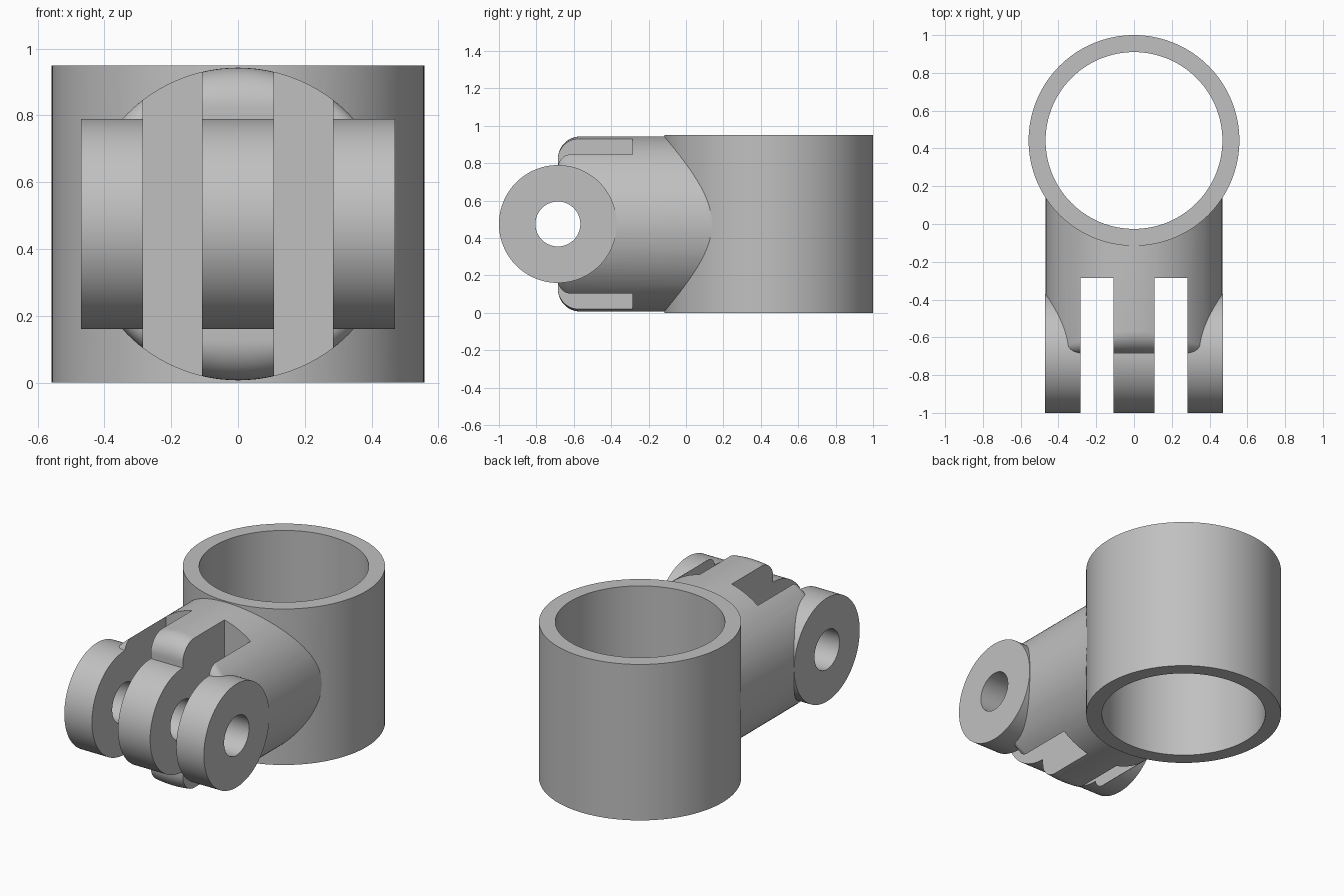
import bpy
import bmesh
from math import sin, cos, pi, radians
from mathutils import Matrix

if "Cube" in bpy.data.objects:
    bpy.data.objects.remove(bpy.data.objects["Cube"])

MID_Z = 0.475        # height of the barrel and hinge axes
RING_Y = 0.442       # centre of the collar
HINGE_Y = -0.685     # hinge axis, also the barrel's front end
BARREL_R = 0.468
SEGMENTS = 128

grey = bpy.data.materials.new("plain grey")
grey.use_nodes = True
colour = (0.53, 0.53, 0.53, 1)
grey.diffuse_color = colour
grey.node_tree.nodes["Principled BSDF"].inputs["Base Color"].default_value = colour


def finish(name, bm):
    bmesh.ops.recalc_face_normals(bm, faces=bm.faces)
    mesh = bpy.data.meshes.new(name)
    bm.to_mesh(mesh)
    bm.free()
    mesh.materials.append(grey)
    obj = bpy.data.objects.new(name, mesh)
    bpy.context.collection.objects.link(obj)
    return obj


def cylinder(name, radius, length, centre, along_x=False):
    bm = bmesh.new()
    turn = Matrix.Rotation(pi / 2, 4, "Y") if along_x else Matrix()
    bmesh.ops.create_cone(bm, cap_ends=True, segments=SEGMENTS, radius1=radius,
                          radius2=radius, depth=length,
                          matrix=Matrix.Translation(centre) @ turn)
    return finish(name, bm)


def box(name, size, centre):
    bm = bmesh.new()
    bmesh.ops.create_cube(bm, size=1, matrix=Matrix.Translation(centre)
                          @ Matrix.Diagonal((*size, 1)))
    return finish(name, bm)


def rounded_barrel(name, back_y, steps=12):
    # The front edge is rounded more at the top and bottom than at the sides
    bm = bmesh.new()
    rings = []
    for k in range(-1, steps + 1):
        ring = []
        for i in range(SEGMENTS):
            a = 2 * pi * i / SEGMENTS
            fillet = 0.03 + 0.09 * sin(a) ** 4
            t = pi / 2 * max(k, 0) / steps
            r = BARREL_R - fillet * (1 - cos(t))
            y = back_y if k < 0 else HINGE_Y + fillet * (1 - sin(t))
            ring.append(bm.verts.new((r * cos(a), y, MID_Z + r * sin(a))))
        rings.append(ring)
    for lower, upper in zip(rings, rings[1:]):
        for i in range(SEGMENTS):
            j = (i + 1) % SEGMENTS
            bm.faces.new((lower[i], lower[j], upper[j], upper[i]))
    bm.faces.new(rings[0])
    bm.faces.new(rings[-1])
    return finish(name, bm)


def combine(target, other, operation):
    mod = target.modifiers.new(operation.lower(), "BOOLEAN")
    mod.object = other
    mod.operation = operation
    mod.solver = "EXACT"
    bpy.context.view_layer.objects.active = target
    bpy.ops.object.modifier_apply(modifier=mod.name)
    bpy.data.objects.remove(other)


# Collar, barrel and hinge knuckle joined into one solid
clamp = cylinder("hinged_collar", 0.558, 0.95, (0, RING_Y, MID_Z))
combine(clamp, rounded_barrel("barrel", 0.3), "UNION")
combine(clamp, cylinder("knuckle", 0.315, 0.94, (0, HINGE_Y, MID_Z), True), "UNION")

# Collar bore and pin hole
combine(clamp, cylinder("bore", 0.468, 2, (0, RING_Y, MID_Z)), "DIFFERENCE")
combine(clamp, cylinder("pin_hole", 0.12, 2, (0, HINGE_Y, MID_Z), True), "DIFFERENCE")

# Two slots leaving three hinge lugs
for side in (-1, 1):
    slot = box("slot", (0.176, 1, 2), (side * 0.196, -0.785, MID_Z))
    combine(clamp, slot, "DIFFERENCE")

# Smooth round walls with crisp edges
bpy.ops.object.select_all(action="DESELECT")
clamp.select_set(True)
bpy.context.view_layer.objects.active = clamp
bpy.ops.object.shade_smooth_by_angle(angle=radians(30))
